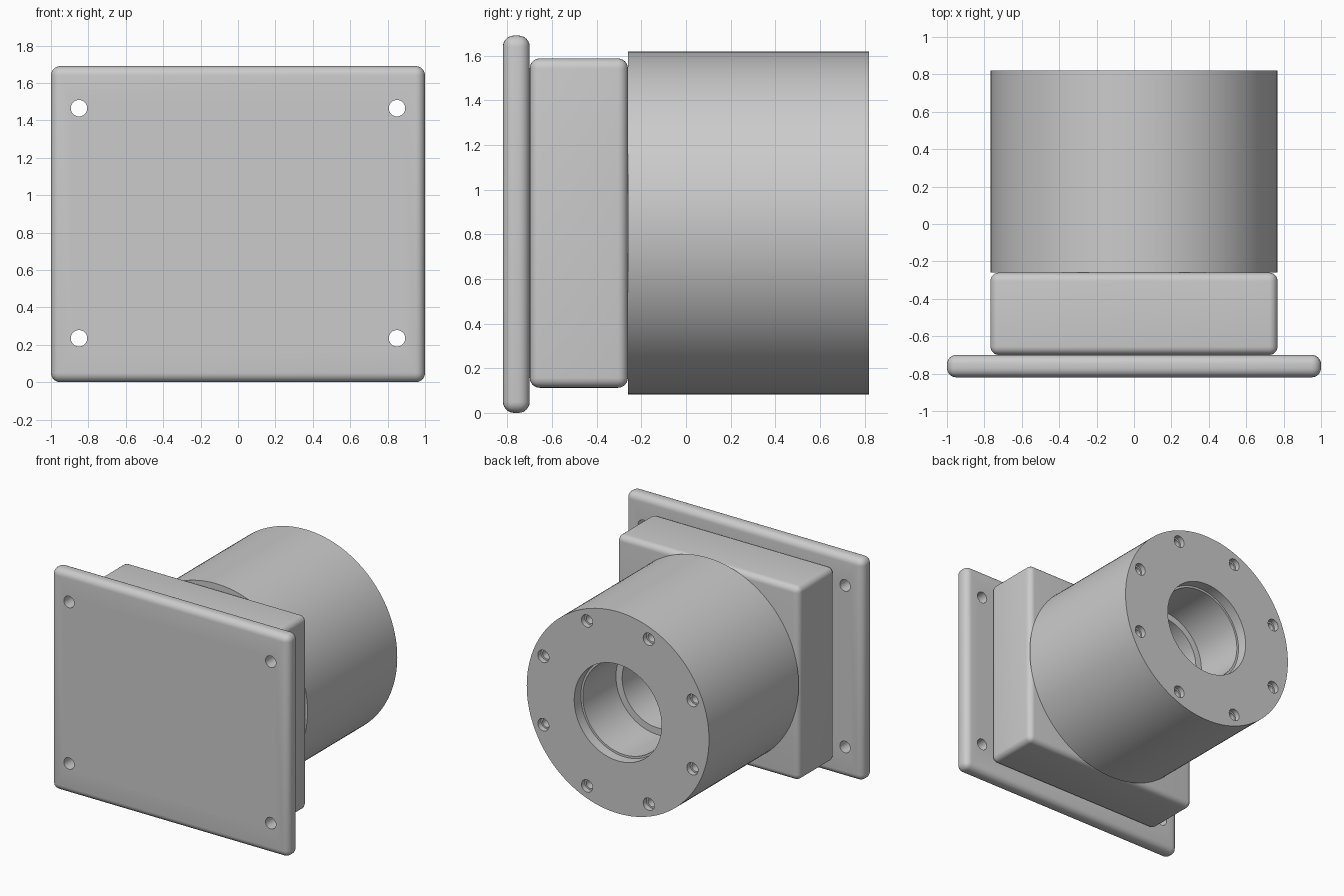
import bpy, bmesh, math
from mathutils import Matrix, Vector

cube = bpy.data.objects.get("Cube")
if cube:
    bpy.data.objects.remove(cube, do_unlink=True)

steel = bpy.data.materials.new("grey_steel")
steel.use_nodes = True
GREY = (0.6, 0.6, 0.6, 1)
steel.diffuse_color = GREY
steel.node_tree.nodes["Principled BSDF"].inputs["Base Color"].default_value = GREY

AXIS_Z = 0.85   # height of the barrel axis
BACK = 0.82     # rear face of the barrel


def finish(name, bm):
    bmesh.ops.recalc_face_normals(bm, faces=bm.faces)
    mesh = bpy.data.meshes.new(name)
    bm.to_mesh(mesh)
    bm.free()
    mesh.materials.append(steel)
    obj = bpy.data.objects.new(name, mesh)
    bpy.context.collection.objects.link(obj)
    return obj


def activate(obj):
    bpy.ops.object.select_all(action="DESELECT")
    obj.select_set(True)
    bpy.context.view_layer.objects.active = obj


def smooth(obj):
    activate(obj)
    bpy.ops.object.shade_smooth_by_angle(angle=math.radians(30))


def lathe(bm, profile, x, z, steps):
    """Revolve (radius, y) points, starting and ending on the axis, around y."""
    verts = [bm.verts.new((x + r, y, z)) for r, y in profile]
    edges = [bm.edges.new(pair) for pair in zip(verts, verts[1:])]
    made = bmesh.ops.spin(bm, geom=verts + edges, cent=(x, 0, z), axis=(0, 1, 0),
                          angle=math.tau, steps=steps, use_duplicate=False)
    bmesh.ops.remove_doubles(bm, verts=bm.verts, dist=1e-5)


def rounded_box(name, size, centre, radius):
    bm = bmesh.new()
    bmesh.ops.create_cube(bm, size=1, matrix=Matrix.Translation(centre)
                          @ Matrix.Diagonal((*size, 1)))
    bmesh.ops.bevel(bm, geom=bm.edges[:], offset=radius, segments=6,
                    profile=0.5, affect="EDGES")
    return finish(name, bm)


def drill(obj, profile, places, steps=24):
    """Cut the same turned hole at every (x, z) place."""
    bm = bmesh.new()
    for x, z in places:
        lathe(bm, profile, x, z, steps)
    cutter = finish("drill_cutter", bm)
    cutter.hide_render = True
    mod = obj.modifiers.new("holes", "BOOLEAN")
    mod.operation = "DIFFERENCE"
    mod.solver = "EXACT"
    mod.object = cutter
    activate(obj)
    bpy.ops.object.modifier_apply(modifier=mod.name)
    bpy.data.objects.remove(cutter, do_unlink=True)


# Mounting plate with four through holes
plate = rounded_box("mounting_plate", (2, 0.12, 1.69), (0, -0.76, 0.845), 0.05)
corners = [(sx * 0.85, AXIS_Z + sz * 0.615) for sx in (-1, 1) for sz in (-1, 1)]
drill(plate, [(0, -1), (0.044, -1), (0.044, -0.6), (0, -0.6)], corners)
smooth(plate)

# Square block between plate and barrel
block = rounded_box("square_block", (1.535, 0.44, 1.475), (0, -0.48, AXIS_Z), 0.045)
smooth(block)

# Barrel with a stepped bore open at the back
bm = bmesh.new()
lathe(bm, [(0, -0.26), (0.768, -0.26), (0.768, BACK), (0.368, BACK),
           (0.368, BACK - 0.08), (0.352, BACK - 0.08), (0.352, BACK - 0.48),
           (0.3, BACK - 0.48), (0.3, -0.22), (0, -0.22)], 0, AXIS_Z, 128)
barrel = finish("barrel", bm)

# Ring of eight stepped bolt holes
angles = [math.radians(22.5 + 45 * i) for i in range(8)]
ring = [(0.68 * math.cos(a), AXIS_Z + 0.68 * math.sin(a)) for a in angles]
drill(barrel, [(0, BACK + 0.1), (0.047, BACK + 0.1), (0.047, BACK - 0.04),
               (0.034, BACK - 0.04), (0.034, BACK - 0.2), (0, BACK - 0.2)], ring)
smooth(barrel)
